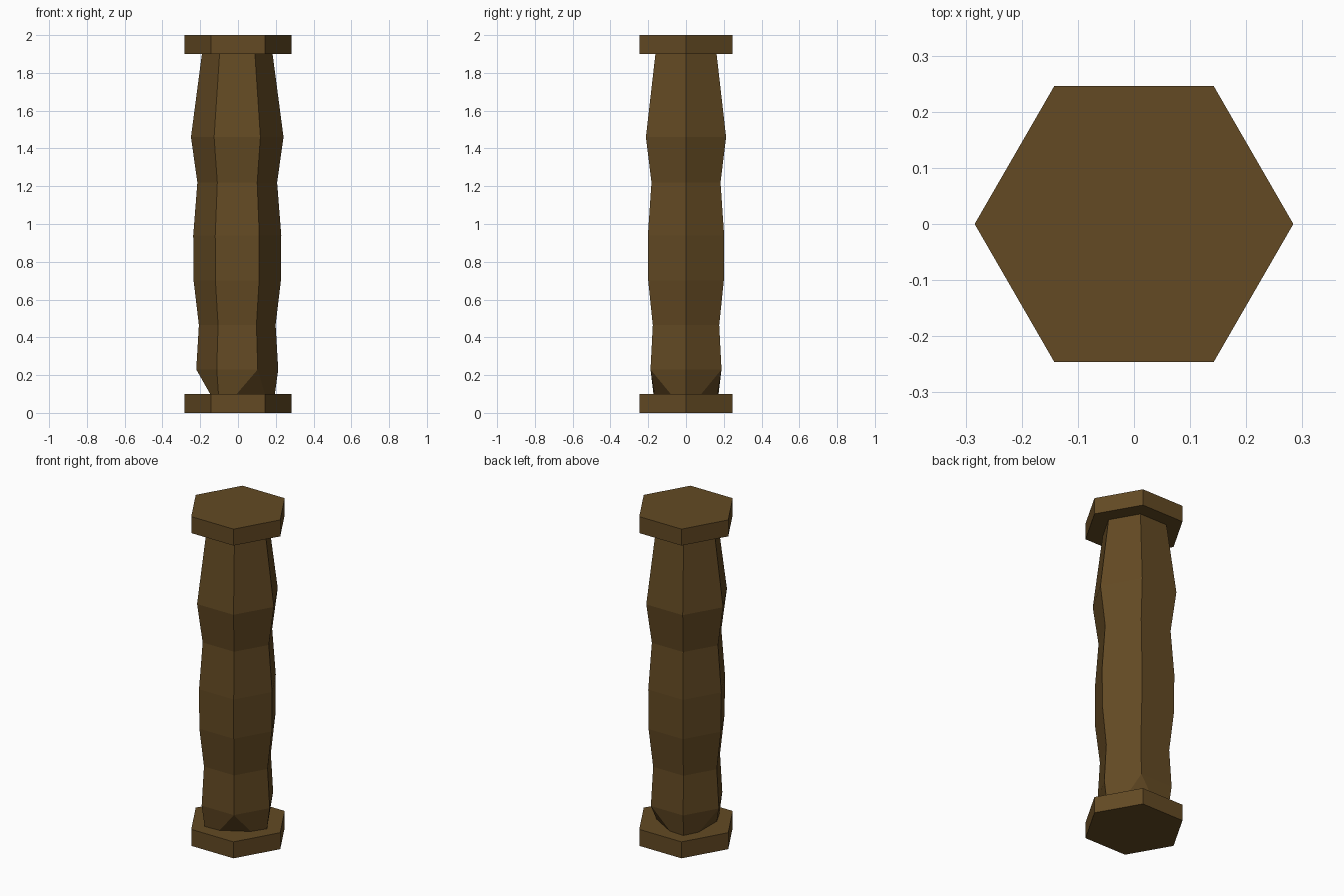
import bpy, bmesh
from math import cos, sin, radians

if "Cube" in bpy.data.objects:
    bpy.data.objects.remove(bpy.data.objects["Cube"])

wood = bpy.data.materials.new("dark_wood")
wood.diffuse_color = (0.125, 0.068, 0.017, 1)
wood.use_nodes = True
wood.node_tree.nodes["Principled BSDF"].inputs["Base Color"].default_value = wood.diffuse_color


def finish(bm, name):
    bmesh.ops.recalc_face_normals(bm, faces=bm.faces)
    mesh = bpy.data.meshes.new(name)
    bm.to_mesh(mesh)
    bm.free()
    mesh.materials.append(wood)
    bpy.context.collection.objects.link(bpy.data.objects.new(name, mesh))


def ring(bm, points, z, cx=0.0):
    """Add a ring of vertices from (angle, radius) pairs."""
    return [bm.verts.new((cx + r * cos(radians(a)), r * sin(radians(a)), z))
            for a, r in points]


def hexagon(bm, r, z, cx=0.0):
    return ring(bm, [(60 * i, r) for i in range(6)], z, cx)


def bridge(bm, low, high):
    for i in range(6):
        j = (i + 1) % 6
        bm.faces.new((low[i], low[j], high[j], high[i]))


# Hexagonal end plates
for name, z in (("base_plate", 0.0), ("top_plate", 1.9)):
    bm = bmesh.new()
    low, high = hexagon(bm, 0.284, z), hexagon(bm, 0.284, z + 0.1)
    bridge(bm, low, high)
    bm.faces.new(low)
    bm.faces.new(high)
    finish(bm, name)

# Uneven hexagonal shaft, (radius, height) upwards
profile = [(0.217, 0.23), (0.203, 0.465), (0.231, 0.70), (0.233, 0.94),
           (0.211, 1.22), (0.245, 1.46), (0.187, 1.90)]
bm = bmesh.new()
rings = [hexagon(bm, r, z, -0.004) for r, z in profile]
for low, high in zip(rings, rings[1:]):
    bridge(bm, low, high)
bm.faces.new(rings[-1])

# Shaft foot: every second corner is chamfered into a triangle
foot = ring(bm, [(a + d, r) for a in (0, 120, 240)
                 for d, r in ((0, 0.199), (29, 0.167), (91, 0.167))], 0.1, -0.004)
h = rings[0]
for k in range(3):
    a, b, c, d = (foot[(3 * k + i) % 9] for i in range(4))
    h0, h1, h2 = (h[(2 * k + i) % 6] for i in range(3))
    bm.faces.new((a, b, h1, h0))
    bm.faces.new((b, c, h1))
    bm.faces.new((c, d, h2, h1))
bm.faces.new(foot)
finish(bm, "shaft")
